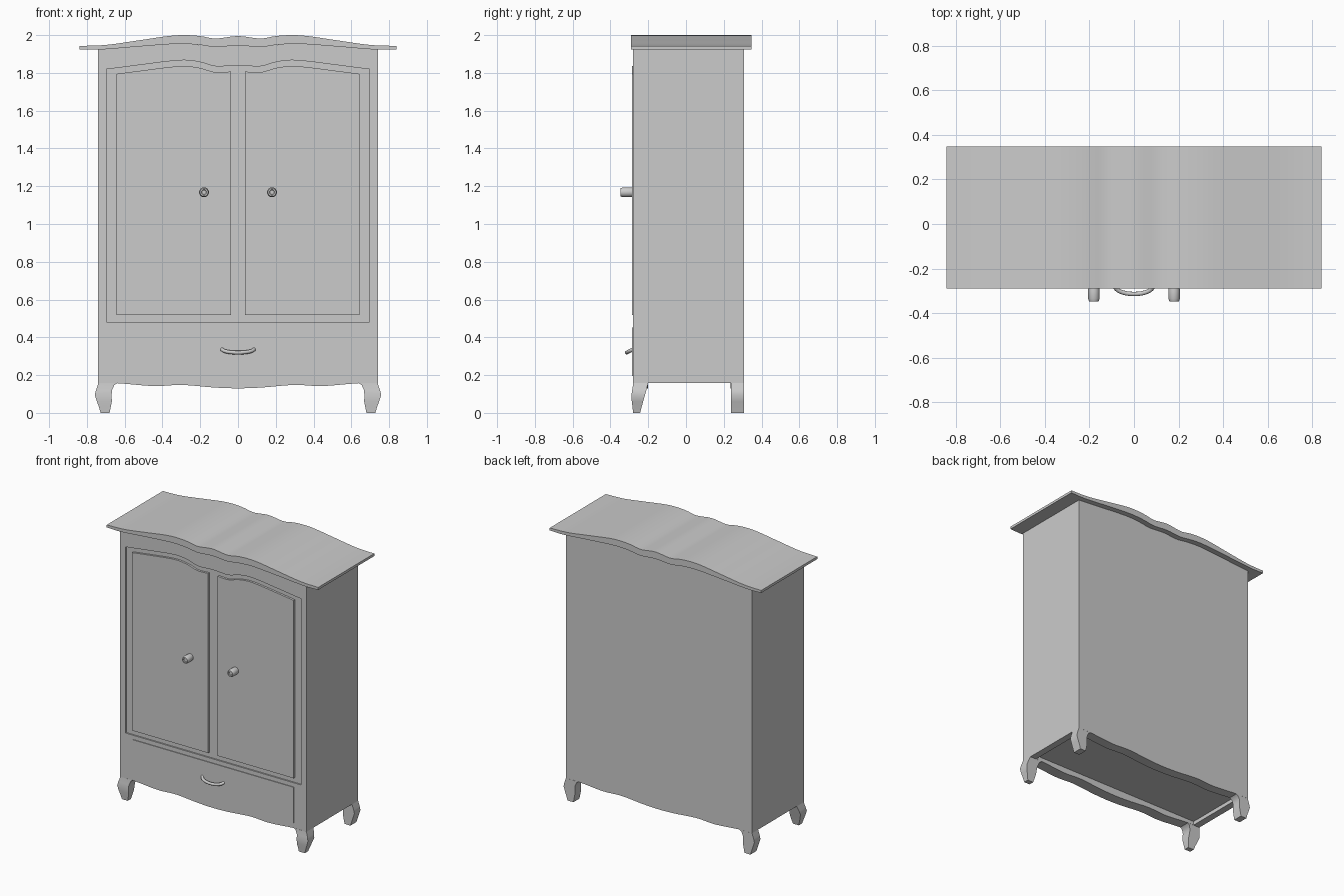
import bpy, bmesh, math

if "Cube" in bpy.data.objects:
    bpy.data.objects.remove(bpy.data.objects["Cube"])


def make(name, verts, faces, smooth=False):
    mesh = bpy.data.meshes.new(name)
    mesh.from_pydata(verts, [], faces)
    bm = bmesh.new()
    bm.from_mesh(mesh)
    bmesh.ops.remove_doubles(bm, verts=bm.verts, dist=1e-6)
    bmesh.ops.recalc_face_normals(bm, faces=bm.faces)
    bm.to_mesh(mesh)
    bm.free()
    ob = bpy.data.objects.new(name, mesh)
    bpy.context.collection.objects.link(ob)
    if smooth:
        activate(ob)
        bpy.ops.object.shade_smooth_by_angle(angle=math.radians(35))
    return ob


def activate(ob):
    bpy.ops.object.select_all(action='DESELECT')
    ob.select_set(True)
    bpy.context.view_layer.objects.active = ob


def prism(name, outline, y0, y1, smooth=False):
    """Extrude an (x, z) outline along y."""
    n = len(outline)
    verts = [(x, y, z) for y in (y0, y1) for x, z in outline]
    faces = [tuple(range(n)), tuple(range(n, 2 * n))]
    faces += [(i, (i + 1) % n, n + (i + 1) % n, n + i) for i in range(n)]
    return make(name, verts, faces, smooth)


def rect(x0, x1, z0, z1):
    return [(x0, z0), (x1, z0), (x1, z1), (x0, z1)]


def height(pts, x):
    """Smooth curve through (|x|, z) points, symmetric about x = 0."""
    x = abs(x)
    full = [(-pts[1][0], pts[1][1])] + pts + [(pts[-1][0] + 0.1, pts[-1][1])]
    for i in range(1, len(full) - 2):
        (xa, za), (xb, zb), (xc, zc), (xd, zd) = full[i - 1:i + 3]
        if x <= xc + 1e-9:
            h, t = xc - xb, (x - xb) / (xc - xb)
            m0, m1 = (zc - za) / (xc - xa) * h, (zd - zb) / (xd - xb) * h
            return (zb * (2*t**3 - 3*t**2 + 1) + m0 * (t**3 - 2*t**2 + t)
                    + zc * (3*t**2 - 2*t**3) + m1 * (t**3 - t**2))
    return pts[-1][1]


def wave(pts, x0, x1, n=40, dz=0):
    xs = [x0 + (x1 - x0) * i / n for i in range(n + 1)]
    return [(x, height(pts, x) + dz) for x in xs]


def cut(ob, cutter):
    mod = ob.modifiers.new("cut", 'BOOLEAN')
    mod.operation, mod.solver, mod.object = 'DIFFERENCE', 'EXACT', cutter
    activate(ob)
    bpy.ops.object.modifier_apply(modifier=mod.name)
    bpy.data.objects.remove(cutter)


TOP = [(0, 1.995), (.12, 1.982), (.2, 1.995), (.28, 2.0), (.36, 1.996),
       (.52, 1.973), (.7, 1.948), (.84, 1.943)]
UNDER = [(0, 1.945), (.12, 1.937), (.2, 1.948), (.29, 1.954), (.36, 1.952),
         (.52, 1.94), (.74, 1.923), (.84, 1.925)]
DOOR = [(0, 1.84), (.12, 1.835), (.2, 1.857), (.28, 1.867), (.36, 1.862),
        (.52, 1.842), (.7, 1.82)]
APRON = [(0, .13), (.12, .134), (.3, .148), (.44, .142), (.64, .157), (.74, .157)]

# Cornice with wavy top and underside
prism("cornice", wave(TOP, -.84, .84, 64) + wave(UNDER, .84, -.84, 64), -.29, .347, True)

# Cabinet body with wavy aprons, hollow base and recessed door opening
body = prism("cabinet_body", wave(UNDER, -.74, .74, 60) + wave(APRON, .74, -.74, 60), -.28, .307)
cut(body, prism("base_cutter", rect(-.69, .69, .05, .185), -.2, .236))
cut(body, prism("door_cutter", [(-.697, .482), (.697, .482)] + wave(DOOR, .697, -.697, 60), -.4, -.27))

# Raised door panels
for side, label in ((-1, "left"), (1, "right")):
    panel = [(side * .642, .517), (side * .038, .517)]
    panel += wave(DOOR, side * .038, side * .642, 30, -.031)
    prism(label + "_door_panel", panel, -.285, -.265)

# Drawer front
prism("drawer_front", rect(-.642, .642, .195, .452), -.285, -.27)

# Round knobs, turned around the y axis
knob = [(.023, -.265), (.026, -.3), (.026, -.335), (.021, -.347),
        (.014, -.347), (.011, -.341), (0, -.341)]
N = 20
for side, label in ((-1, "left"), (1, "right")):
    verts = [(side * .18 + r * math.cos(2 * math.pi * k / N), y,
              1.168 + r * math.sin(2 * math.pi * k / N)) for r, y in knob for k in range(N)]
    faces = [(i * N + k, i * N + (k + 1) % N, (i + 1) * N + (k + 1) % N, (i + 1) * N + k)
             for i in range(len(knob) - 2) for k in range(N)]
    last = (len(knob) - 2) * N
    faces.append(tuple(range(last, last + N)))
    verts = verts[:last + N]
    make(label + "_knob", verts, faces, True)

# Curved drawer pull
curve = bpy.data.curves.new("drawer_pull", 'CURVE')
curve.dimensions = '3D'
curve.bevel_depth, curve.bevel_resolution, curve.use_fill_caps = .01, 3, True
line = curve.splines.new('POLY')
line.points.add(16)
for i, p in enumerate(line.points):
    a = math.pi * i / 16
    p.co = (-.085 * math.cos(a), -.278 - .036 * math.sin(a), .338 - .019 * math.sin(a), 1)
pull = bpy.data.objects.new("drawer_pull", curve)
bpy.context.collection.objects.link(pull)
activate(pull)
bpy.ops.object.convert(target='MESH')
bpy.ops.object.shade_smooth_by_angle(angle=math.radians(40))

# Legs lofted from rectangular sections: z, inner x, outer x, front y, back y
sections = [(.157, .64, .74, -.28, -.2), (.147, .655, .743, -.281, -.203),
            (.12, .667, .752, -.285, -.21), (.095, .669, .758, -.289, -.217),
            (.06, .668, .747, -.287, -.227), (.03, .674, .736, -.283, -.235),
            (0, .68, .727, -.28, -.243)]


def leg(name, side, back):
    verts, faces = [], []
    for z, xi, xo, y0, y1 in sections:
        if back:
            y0, y1 = .238, .307
        verts += [(side * x, y, z) for x, y in ((xi, y0), (xo, y0), (xo, y1), (xi, y1))]
    for i in range(len(sections) - 1):
        a = i * 4
        faces += [(a + k, a + (k + 1) % 4, a + 4 + (k + 1) % 4, a + 4 + k) for k in range(4)]
    end = len(verts) - 4
    faces += [(0, 1, 2, 3), (end, end + 1, end + 2, end + 3)]
    make(name, verts, faces, True)


for side, label in ((-1, "left"), (1, "right")):
    leg("front_leg_" + label, side, False)
    leg("back_leg_" + label, side, True)
